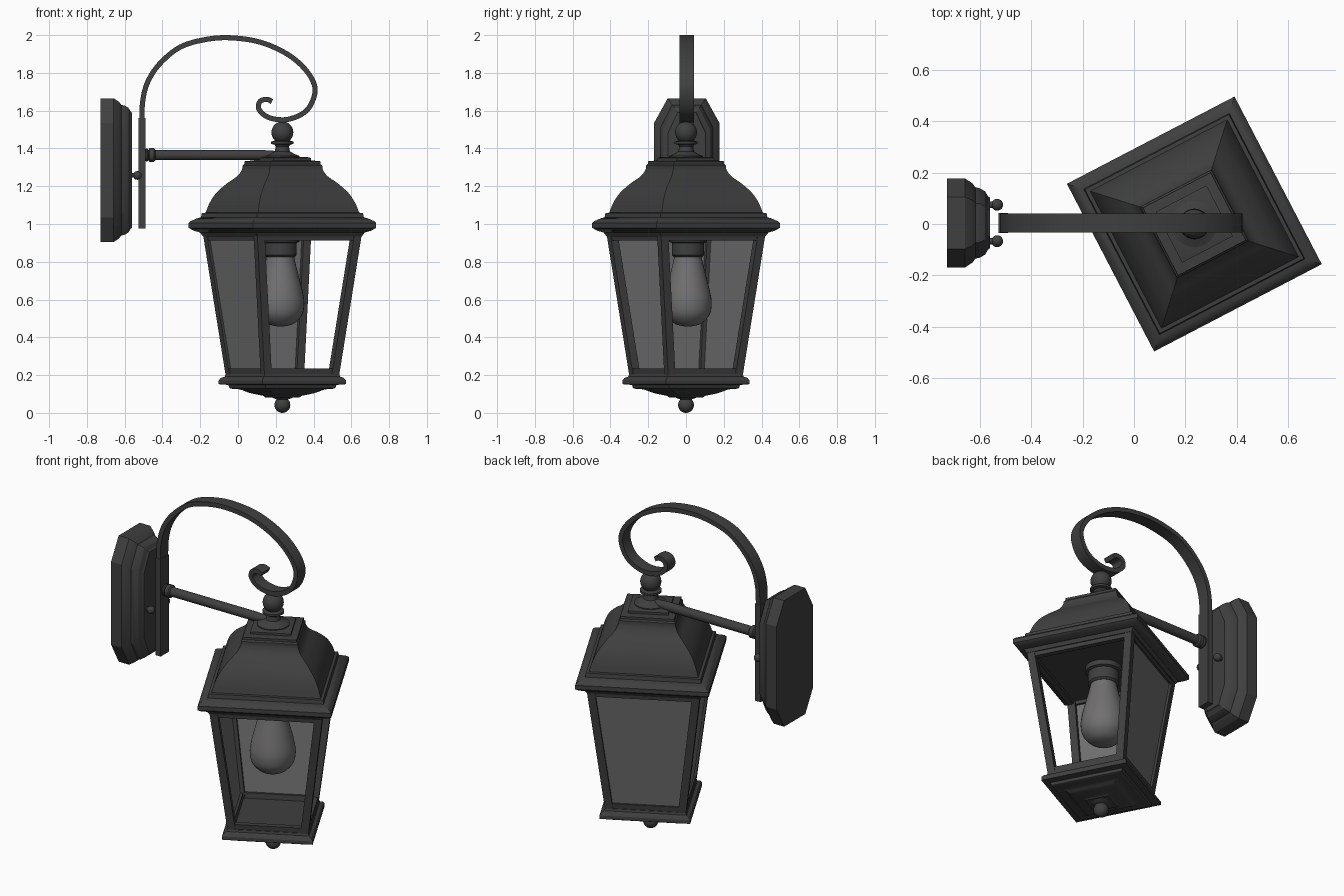
import bpy, bmesh, math
from mathutils import Vector, Matrix

if "Cube" in bpy.data.objects:
    bpy.data.objects.remove(bpy.data.objects["Cube"])

CX = 0.235                       # lantern axis
TURN = math.radians(27.5)        # lantern is twisted about its axis
LANTERN = Matrix.Translation((CX, 0, 0)) @ Matrix.Rotation(TURN, 4, 'Z')


def material(name, rgb):
    m = bpy.data.materials.new(name)
    m.diffuse_color = (*rgb, 1)
    m.use_nodes = True
    m.node_tree.nodes["Principled BSDF"].inputs["Base Color"].default_value = m.diffuse_color
    return m


METAL = material("dark_metal", (0.05, 0.05, 0.05))
GLASS = material("smoky_glass", (0.165, 0.16, 0.16))


def loft(name, rings, mat=METAL, matrix=None, angle=32):
    """Skin a list of equal-sized closed rings and cap both ends."""
    bm = bmesh.new()
    vs = [[bm.verts.new(p) for p in ring] for ring in rings]
    n = len(rings[0])
    for a, b in zip(vs, vs[1:]):
        for i in range(n):
            j = (i + 1) % n
            bm.faces.new((a[i], a[j], b[j], b[i]))
    bm.faces.new(vs[0][::-1])
    bm.faces.new(vs[-1])
    if matrix:
        bm.transform(matrix)
    bmesh.ops.recalc_face_normals(bm, faces=bm.faces)
    me = bpy.data.meshes.new(name)
    bm.to_mesh(me)
    bm.free()
    me.shade_smooth()
    me.set_sharp_from_angle(angle=math.radians(angle))
    me.materials.append(mat)
    ob = bpy.data.objects.new(name, me)
    bpy.context.collection.objects.link(ob)
    return ob


def spline(pts, n=5):
    """Catmull-Rom points through pts."""
    pts = [Vector(p) for p in pts]
    ext = [2 * pts[0] - pts[1]] + pts + [2 * pts[-1] - pts[-2]]
    out = []
    for a, b, c, d in zip(ext, ext[1:], ext[2:], ext[3:]):
        for k in range(n):
            t = k / n
            out.append(0.5 * (2 * b + (c - a) * t + (2 * a - 5 * b + 4 * c - d) * t * t
                              + (3 * b - a - 3 * c + d) * t ** 3))
    return out + [pts[-1]]


def square_loft(name, profile):
    """Square section; profile gives (extent in front view, z)."""
    return loft(name, [[(sx * e / 1.345, sy * e / 1.345, z)
                        for sx, sy in ((1, 1), (-1, 1), (-1, -1), (1, -1))]
                       for e, z in profile], matrix=LANTERN)


def lathe(name, profile, matrix, mat=METAL, n=32):
    return loft(name, [[(r * math.cos(i * math.tau / n), r * math.sin(i * math.tau / n), z)
                        for i in range(n)] for r, z in profile], mat, matrix)


def ball(z, r, n=14):
    return [(max(r * math.sin(math.pi * i / n), 0.001), z - r * math.cos(math.pi * i / n))
            for i in range(n + 1)]


AXIS = Matrix.Translation((CX, 0, 0))

# roof: moulded eave, swept dome and stepped cap
dome = [tuple(p) for p in spline([(0.405, 1.06), (0.385, 1.11), (0.35, 1.163), (0.295, 1.213),
                                  (0.24, 1.252), (0.215, 1.285), (0.21, 1.31)])]
square_loft("roof", [(0.42, 0.935), (0.435, 0.955), (0.47, 0.965), (0.495, 0.98), (0.495, 1.005),
                     (0.485, 1.015), (0.45, 1.03), (0.43, 1.035), (0.425, 1.058)] + dome
            + [(0.2, 1.318), (0.2, 1.332), (0.15, 1.337), (0.15, 1.35), (0.13, 1.355)])

# neck and ball on top
lathe("roof_neck", [(0.09, 1.345), (0.09, 1.36), (0.065, 1.37), (0.04, 1.385), (0.035, 1.41),
                    (0.042, 1.42), (0.06, 1.424), (0.06, 1.436), (0.03, 1.445)], AXIS)
lathe("top_ball", ball(1.485, 0.058), AXIS)

# base tray with curved underside, and finial
under = [tuple(p) for p in spline([(0.27, 0.128), (0.225, 0.124), (0.17, 0.105), (0.1, 0.09)], 4)]
square_loft("base", [(0.3, 0.205), (0.305, 0.192), (0.325, 0.185), (0.336, 0.172), (0.336, 0.152),
                     (0.285, 0.148), (0.28, 0.132)] + under + [(0.09, 0.082)])
lathe("finial_neck", [(0.06, 0.086), (0.05, 0.078), (0.03, 0.072), (0.025, 0.06)], AXIS)
lathe("finial_ball", ball(0.042, 0.042), AXIS)


# tapered cage: four posts, rails, and two glazed sides
def half(z):
    return 0.223 + (z - 0.2) * 0.119


def slab(name, k, z0, z1, x_in, x_out, y_range, mat=METAL):
    rings = []
    for z in (z0, z1):
        h = half(z)
        lo, hi = y_range(h)
        rings.append([(h - x_in, lo, z), (h - x_out, lo, z), (h - x_out, hi, z), (h - x_in, hi, z)])
    loft(name, rings, mat, LANTERN @ Matrix.Rotation(k * math.pi / 2, 4, 'Z'))


def span(h):
    return (-h + 0.03, h - 0.03)


for k in range(4):
    slab(f"post_{k}", k, 0.2, 0.945, 0.044, 0, lambda h: (h - 0.044, h))
    slab(f"top_rail_{k}", k, 0.912, 0.945, 0.036, 0.004, span)
    slab(f"bottom_rail_{k}", k, 0.2, 0.236, 0.036, 0.004, span)
    if k in (1, 2):
        slab(f"glass_panel_{k}", k, 0.22, 0.925, 0.022, 0.014, span, GLASS)

# socket and bulb
BULB = Matrix.Translation((0.225, 0.01, 0))
lathe("socket", [(0.1, 0.95), (0.1, 0.905), (0.085, 0.9), (0.085, 0.835), (0.075, 0.825)], BULB)
lathe("bulb", [tuple(p) for p in spline([(0.07, 0.84), (0.08, 0.79), (0.098, 0.72), (0.118, 0.64),
                                         (0.126, 0.58), (0.115, 0.52), (0.075, 0.475), (0.03, 0.46),
                                         (0.002, 0.458)], 4)], BULB, GLASS)

# horizontal arm with collar
ALONG_X = Matrix.Translation((0, 0.003, 1.365)) @ Matrix.Rotation(math.pi / 2, 4, 'Y')
lathe("arm", [(0.027, -0.46), (0.027, 0.12), (0.022, 0.2)], ALONG_X, n=20)
lathe("arm_collar", [(0.025, -0.495), (0.034, -0.487), (0.034, -0.48), (0.027, -0.475),
                     (0.037, -0.468), (0.037, -0.445), (0.028, -0.438)], ALONG_X, n=20)


# scroll strap swept in the xz plane
def strap(name, path, thick, width):
    rings = []
    for i, p in enumerate(path):
        t = (path[min(i + 1, len(path) - 1)] - path[max(i - 1, 0)]).normalized()
        s = Vector((-t.y, t.x)) * thick / 2
        a, b = p + s, p - s
        rings.append([(q.x, 0.004 + y, q.y) for q, y in
                      ((a, -width / 2), (a, width / 2), (b, width / 2), (b, -width / 2))])
    loft(name, rings)


strap("scroll", spline([(-0.508, 1.3), (-0.508, 1.56), (-0.503, 1.66), (-0.476, 1.756), (-0.413, 1.85),
                        (-0.307, 1.936), (-0.175, 1.976), (-0.042, 1.986), (0.116, 1.963),
                        (0.26, 1.9), (0.36, 1.814), (0.407, 1.724), (0.39, 1.64), (0.34, 1.583),
                        (0.25, 1.552), (0.16, 1.565), (0.111, 1.607), (0.116, 1.648),
                        (0.153, 1.66), (0.18, 1.648)], 6), 0.027, 0.075)
strap("mounting_bar", [Vector((-0.509, 0.975)), Vector((-0.509, 1.56))], 0.036, 0.078)


# elongated octagonal wall plate in stepped layers
def octagon(x, inset):
    w, h = 0.173 - inset, 0.38 - inset
    cw, ch = 0.072 - inset * 0.3, 0.13 - inset * 0.3
    pts = [(w, h - ch), (w - cw, h), (-w + cw, h), (-w, h - ch),
           (-w, -h + ch), (-w + cw, -h), (w - cw, -h), (w, -h + ch)]
    return [(x, 0.004 + y, 1.285 + z) for y, z in pts]


loft("wall_plate", [octagon(x, i) for x, i in
                    ((-0.728, 0), (-0.658, 0), (-0.63, 0.018), (-0.618, 0.034), (-0.6, 0.038),
                     (-0.58, 0.05), (-0.568, 0.07), (-0.56, 0.075))], angle=25)

# two mounting knobs
for side, y in (("left", -0.067), ("right", 0.075)):
    m = Matrix.Translation((0, y, 1.257)) @ Matrix.Rotation(math.pi / 2, 4, 'Y')
    lathe(f"knob_{side}", [(0.012, -0.575), (0.012, -0.545)] + ball(-0.533, 0.023)[3:], m, n=16)
